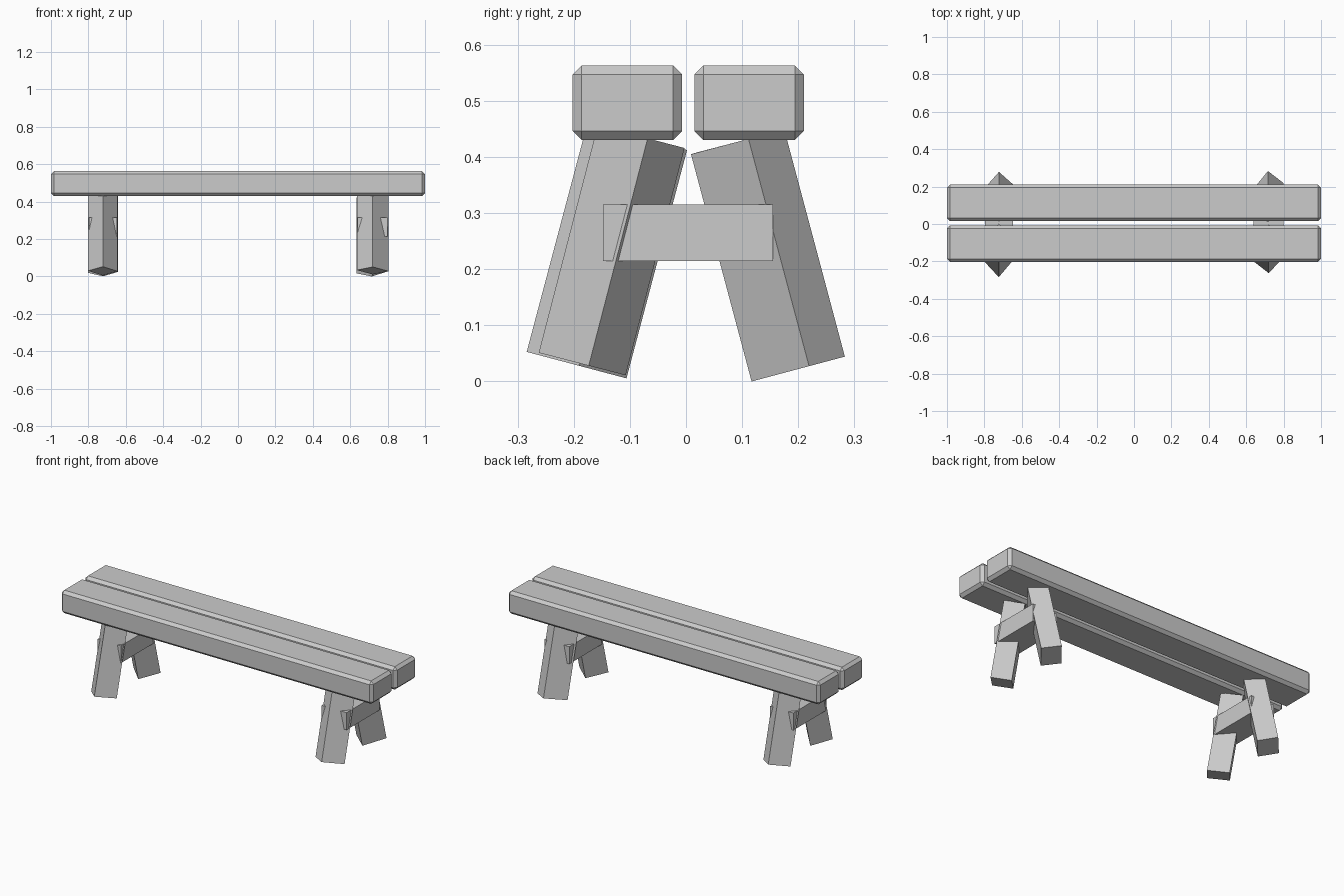
import bpy, bmesh
from mathutils import Vector

if "Cube" in bpy.data.objects:
    bpy.data.objects.remove(bpy.data.objects["Cube"], do_unlink=True)

# Single plain wood-block colour
grey = bpy.data.materials.new("plain_grey")
grey.use_nodes = True
grey.diffuse_color = (0.6, 0.6, 0.6, 1)
grey.node_tree.nodes["Principled BSDF"].inputs["Base Color"].default_value = grey.diffuse_color


def finish(name, bm):
    bmesh.ops.recalc_face_normals(bm, faces=bm.faces)
    mesh = bpy.data.meshes.new(name)
    bm.to_mesh(mesh)
    bm.free()
    mesh.materials.append(grey)
    obj = bpy.data.objects.new(name, mesh)
    bpy.context.collection.objects.link(obj)
    return obj


def block(name, low, high, bevel=0):
    low, high = Vector(low), Vector(high)
    bm = bmesh.new()
    bmesh.ops.create_cube(bm, size=1)
    bmesh.ops.scale(bm, vec=high - low, verts=bm.verts)
    bmesh.ops.translate(bm, vec=(low + high) / 2, verts=bm.verts)
    obj = finish(name, bm)
    if bevel:
        mod = obj.modifiers.new("chamfer", "BEVEL")
        mod.width = bevel
        mod.segments = 1
    return obj


def leg(name, foot, head, depth, side, skew):
    """Slanted prism with a diamond section, cut square to its axis."""
    foot, head = Vector(foot), Vector(head)
    axis = (head - foot).normalized()
    across = axis.cross(Vector((1, 0, 0))).normalized()
    diag_a = across * depth
    diag_b = Vector((side, 0, 0)) + across * skew
    bm = bmesh.new()
    ends = [[bm.verts.new(c + d) for d in (diag_a, diag_b, -diag_a, -diag_b)]
            for c in (foot, head)]
    for ring in ends:
        bm.faces.new(ring)
    for i in range(4):
        j = (i + 1) % 4
        bm.faces.new((ends[0][i], ends[0][j], ends[1][j], ends[1][i]))
    return finish(name, bm)


# Seat planks
block("front_plank", (-1, -0.202, 0.43), (1, -0.007, 0.563), 0.016)
block("back_plank", (-1, 0.015, 0.43), (1, 0.21, 0.563), 0.016)

# Splayed legs
leg("front_right_leg", (-0.723, -0.195, 0.029), (-0.723, -0.087, 0.436), 0.092, 0.079, 0.004)
leg("front_left_leg", (0.72, -0.185, 0.031), (0.72, -0.08, 0.436), 0.08, 0.085, 0.012)
leg("back_right_leg", (-0.722, 0.198, 0.022), (-0.722, 0.092, 0.427), 0.083, 0.08, 0.01)
leg("back_left_leg", (0.716, 0.2, 0.022), (0.716, 0.092, 0.427), 0.086, 0.083, 0.02)

# Cross braces
block("right_brace", (-0.797, -0.148, 0.215), (-0.648, 0.155, 0.315))
block("left_brace", (0.64, -0.148, 0.215), (0.8, 0.155, 0.315))
